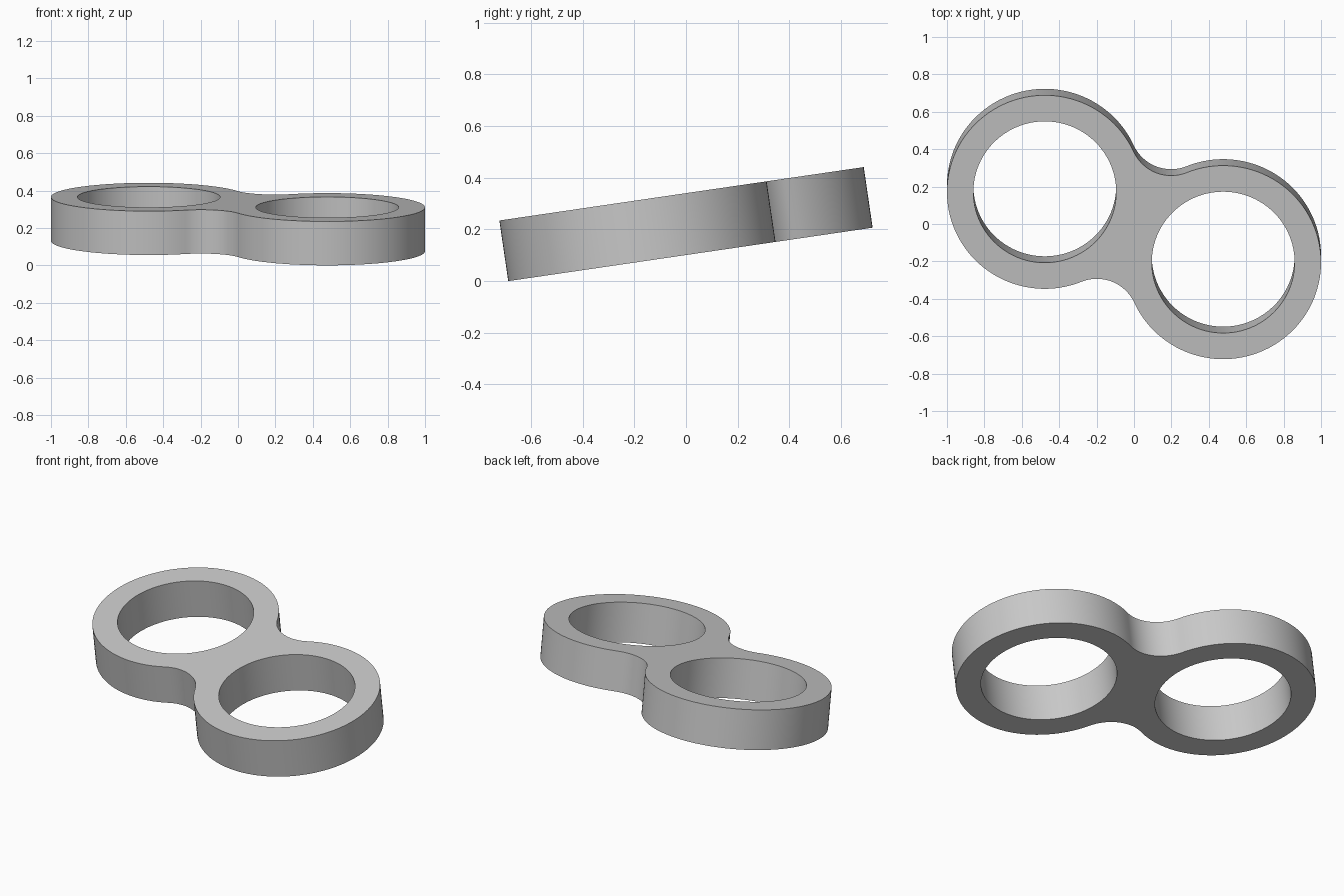
import bpy, bmesh
from math import sin, cos, atan2, hypot, sqrt, pi, radians
from mathutils import Matrix

if "Cube" in bpy.data.objects:
    bpy.data.objects.remove(bpy.data.objects["Cube"])

CX, CY = 0.477, 0.19       # ring centre offset
R, HOLE = 0.523, 0.382     # ring radii
FILLET = 0.22              # waist blend radius
THICK = 0.237
TILT = radians(8.34)


def arc(cx, cy, r, a0, a1, n):
    """Points along an arc, leaving out the last one."""
    return [(cx + r * cos(a0 + (a1 - a0) * i / n),
             cy + r * sin(a0 + (a1 - a0) * i / n)) for i in range(n)]


def add_loop(bm, pts):
    vs = [bm.verts.new((x, y, -THICK / 2)) for x, y in pts]
    return [bm.edges.new((v, vs[(i + 1) % len(vs)])) for i, v in enumerate(vs)]


# Waist blend centre: tangent to both rings, on the line between them
half = hypot(CX, CY)
h = sqrt((R + FILLET) ** 2 - half ** 2)
fx, fy = h * CY / half, h * CX / half

# Half of the outline: left ring then lower blend; the rest is its half turn
a_up = atan2(fy - CY, fx + CX)
a_low = atan2(-fy - CY, -fx + CX) + 2 * pi
b0 = a_low - pi
b1 = atan2(-CY + fy, CX + fx)
outline = arc(-CX, CY, R, a_up, a_low, 80) + arc(-fx, -fy, FILLET, b0, b1, 28)
outline += [(-x, -y) for x, y in outline]

# Plate with two holes, extruded and tilted
bm = bmesh.new()
edges = add_loop(bm, outline)
for s in (-1, 1):
    edges += add_loop(bm, arc(s * CX, -s * CY, HOLE, 0, 2 * pi, 96))
bmesh.ops.triangle_fill(bm, use_beauty=True, use_dissolve=False, edges=edges)
ext = bmesh.ops.extrude_face_region(bm, geom=bm.faces[:], use_keep_orig=True)
top = [g for g in ext["geom"] if isinstance(g, bmesh.types.BMVert)]
bmesh.ops.translate(bm, verts=top, vec=(0, 0, THICK))
bmesh.ops.recalc_face_normals(bm, faces=bm.faces[:])
bm.transform(Matrix.Rotation(TILT, 4, 'X'))
low = min(v.co.z for v in bm.verts)
bmesh.ops.translate(bm, verts=bm.verts[:], vec=(0, 0, -low))
mesh = bpy.data.meshes.new("double_ring")
bm.to_mesh(mesh)
bm.free()

# Grey material
mat = bpy.data.materials.new("light_grey")
mat.use_nodes = True
grey = (0.58, 0.58, 0.58, 1)
mat.diffuse_color = grey
mat.node_tree.nodes["Principled BSDF"].inputs["Base Color"].default_value = grey
mesh.materials.append(mat)

ring = bpy.data.objects.new("double_ring", mesh)
bpy.context.collection.objects.link(ring)
bpy.context.view_layer.objects.active = ring
ring.select_set(True)
bpy.ops.object.shade_smooth_by_angle(angle=radians(35))
